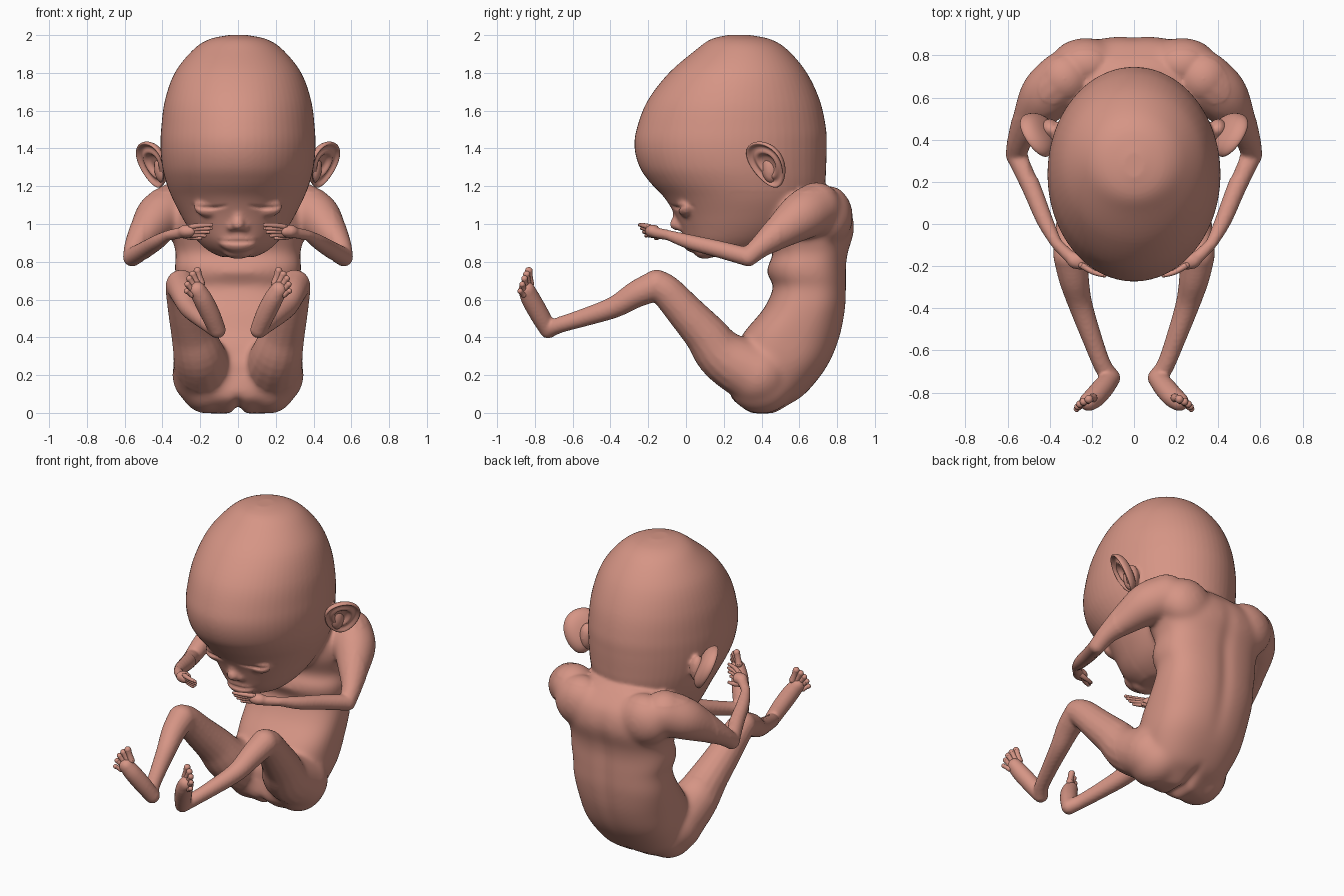
import bpy, bmesh, math
from mathutils import Vector, Matrix

if "Cube" in bpy.data.objects:
    bpy.data.objects.remove(bpy.data.objects["Cube"])

skin = bpy.data.materials.new("skin pink")
skin.diffuse_color = (0.67, 0.30, 0.235, 1)
skin.use_nodes = True
skin.node_tree.nodes["Principled BSDF"].inputs["Base Color"].default_value = skin.diffuse_color


def smooth_rows(keys, n=6):
    """Catmull-Rom interpolation of rows of numbers."""
    out = []
    for i in range(len(keys) - 1):
        p = [keys[max(0, min(len(keys) - 1, i + k))] for k in (-1, 0, 1, 2)]
        for j in range(n):
            t = j / n
            out.append([0.5 * (2 * b + (c - a) * t + (2*a - 5*b + 4*c - d) * t*t
                               + (3*b - a - 3*c + d) * t**3) for a, b, c, d in zip(*p)])
    return out + [list(keys[-1])]


def loft(bm, rings):
    rows = [[bm.verts.new(p) for p in r] for r in rings]
    n = len(rows[0])
    for a, b in zip(rows, rows[1:]):
        for i in range(n):
            bm.faces.new((a[i], a[(i+1) % n], b[(i+1) % n], b[i]))
    bm.faces.new(rows[0][::-1])
    bm.faces.new(rows[-1])


def stack(bm, keys, power=2.0, n=64):
    """Loft of level sections: z, front y, back y, half width."""
    rings = []
    for z, yf, yb, w in smooth_rows(keys):
        ring = []
        for i in range(n):
            a = 2 * math.pi * i / n
            c, s = math.cos(a), math.sin(a)
            e = 2 / power
            ring.append((w * math.copysign(abs(c)**e, c),
                         (yf+yb)/2 + (yb-yf)/2 * math.copysign(abs(s)**e, s), z))
        rings.append(ring)
    loft(bm, rings)


def blob(bm, c, r, both=True):
    """Ellipsoid, mirrored in x when both is set."""
    for s in ((1, -1) if both else (1,)):
        m = Matrix.Translation((s*c[0], c[1], c[2])) @ Matrix.Diagonal((*r, 1))
        bmesh.ops.create_uvsphere(bm, u_segments=20, v_segments=14, radius=1, matrix=m)


def limb(bm, keys, n=16, steps=5):
    """Round-ended mirrored tube through rows of x, y, z, radius."""
    rows = smooth_rows(keys, steps)
    pts = [Vector(r[:3]) for r in rows]
    for s in (1, -1):
        rings = []
        for i, r in enumerate(rows):
            t = (pts[min(i+1, len(pts)-1)] - pts[max(i-1, 0)]).normalized()
            u = t.cross(Vector((0.3, 0.2, 1))).normalized()
            v = t.cross(u)
            ring = [pts[i] + r[3] * (u*math.cos(2*math.pi*k/n) + v*math.sin(2*math.pi*k/n))
                    for k in range(n)]
            rings.append([(s*p.x, p.y, p.z) for p in ring])
        loft(bm, rings)
    for k in (keys[0], keys[-1]):
        blob(bm, k[:3], (k[3],)*3)


def finish(bm, name):
    bmesh.ops.recalc_face_normals(bm, faces=bm.faces)
    me = bpy.data.meshes.new(name)
    bm.to_mesh(me)
    bm.free()
    ob = bpy.data.objects.new(name, me)
    bpy.context.collection.objects.link(ob)
    me.materials.append(skin)
    me.polygons.foreach_set("use_smooth", [True] * len(me.polygons))
    return ob


def apply_mod(ob, kind, **settings):
    mod = ob.modifiers.new(kind.title(), kind)
    for k, v in settings.items():
        setattr(mod, k, v)
    bpy.context.view_layer.objects.active = ob
    bpy.ops.object.modifier_apply(modifier=mod.name)


def smooth_where(ob, name, rule, iterations):
    group = ob.vertex_groups.new(name=name)
    group.add([v.index for v in ob.data.vertices if rule(abs(v.co.x), v.co.y, v.co.z)], 1, 'REPLACE')
    apply_mod(ob, "SMOOTH", factor=.5, iterations=iterations, vertex_group=name)


body = bmesh.new()
# head
stack(body, [(2.0, .22, .34, .05), (1.977, .13, .45, .155), (1.92, .05, .54, .24),
             (1.8, -.09, .64, .335), (1.65, -.205, .71, .388), (1.5, -.262, .742, .407),
             (1.4, -.272, .745, .41), (1.3, -.245, .742, .40), (1.22, -.19, .737, .38),
             (1.14, -.115, .72, .35), (1.06, -.065, .68, .31), (.98, -.03, .62, .265),
             (.91, .0, .53, .215), (.86, .05, .42, .16), (.825, .12, .32, .09)])
# face: nose, nostril wings, eyelids, mouth, chin
blob(body, (0, -.035, 1.05), (.032, .035, .075), False)
blob(body, (0, -.05, 1.0), (.037, .038, .035), False)
blob(body, (.035, -.025, .985), (.024, .03, .024))
blob(body, (.15, .0, 1.09), (.085, .045, .055))
blob(body, (0, .035, .905), (.10, .055, .055), False)
blob(body, (0, .10, .855), (.08, .06, .04), False)
# ear roots, behind the ears
blob(body, (.40, .45, 1.30), (.045, .05, .085))
# trunk
stack(body, [(-.003, .34, .47, .14), (.04, .28, .54, .20), (.1, .23, .63, .25), (.25, .25, .75, .30),
             (.4, .29, .815, .315), (.55, .41, .845, .32), (.66, .46, .85, .315),
             (.72, .44, .85, .33), (.78, .435, .85, .335), (.85, .46, .86, .33), (.97, .42, .892, .36),
             (1.08, .42, .87, .35), (1.16, .45, .80, .28), (1.21, .5, .74, .15)], 2.5)
# belly roll
blob(body, (0, .60, .745), (.33, .18, .035), False)
# buttocks, crotch and shoulder blades
blob(body, (.165, .40, .16), (.15, .18, .165))
blob(body, (0, .36, .24), (.2, .12, .12), False)
blob(body, (.23, .755, 1.04), (.17, .13, .16))
# arms
limb(body, [(.33, .69, 1.085, .135), (.415, .61, 1.04, .13), (.485, .50, .96, .095),
            (.54, .40, .885, .062), (.56, .33, .825, .05)])
limb(body, [(.56, .33, .825, .05), (.49, .18, .865, .046), (.425, .02, .905, .040),
            (.37, -.09, .94, .028)])
# legs
limb(body, [(.18, .38, .20, .17), (.205, .2, .30, .14), (.24, .1, .42, .115),
            (.27, 0, .53, .10), (.295, -.1, .64, .088), (.30, -.155, .675, .083)])
limb(body, [(.30, -.155, .675, .083), (.285, -.26, .63, .072), (.255, -.38, .56, .058),
            (.20, -.54, .505, .048), (.15, -.67, .465, .043), (.11, -.73, .44, .046)])
# feet
limb(body, [(.11, -.73, .44, .046), (.145, -.775, .52, .052), (.185, -.82, .60, .052),
            (.215, -.843, .65, .046)])
# palms
limb(body, [(.37, -.09, .94, .028), (.31, -.15, .952, .03), (.25, -.19, .963, .03)])
blob(body, (.27, -.175, .962), (.05, .04, .036))
ob = finish(body, "body")
apply_mod(ob, "REMESH", mode='VOXEL', voxel_size=.01, use_smooth_shade=True)
apply_mod(ob, "SMOOTH", factor=.5, iterations=5)
smooth_where(ob, "trunk", lambda x, y, z: y > .22 and z < 1.17 and (x < .5 or y > .5), 45)
smooth_where(ob, "face", lambda x, y, z: y < .25 and .8 < z < 1.25 and x < .235 and y > -.14, 8)

# eyelid and mouth creases, spine furrow and buttock cleft pressed into the skin
for v in ob.data.vertices:
    x, y, z = abs(v.co.x), v.co.y, v.co.z
    if y < .2 and .82 < z < 1.2:
        if .05 < x < .25:
            line = 1.085 + 1.5 * (x - .15)**2
            v.co.y += .014 * math.sin(math.pi * (x - .05) / .2) * math.exp(-((z - line) / .009)**2)
        if x < .11:
            line = .905 + .5 * x * x
            v.co.y += .014 * (1 - x / .11) ** .5 * math.exp(-((z - line) / .009)**2)
    if z < .2 and .15 < y < .65:
        v.co.z += .035 * math.sin(math.pi * (y - .15) / .5) * (1 - z / .2) * math.exp(-(x / .03)**2)
    if y > .6 and .2 < z < 1.15:
        v.co.y -= .012 * math.sin(math.pi * (z - .2) / .95) * math.exp(-(x / .05)**2)
ob.data.polygons.foreach_set("use_smooth", [True] * len(ob.data.polygons))

# fingers and thumb
bm = bmesh.new()
for i in range(4):
    base = Vector((.25, -.195 + .008*i, .985 - .015*i))
    tip = Vector((.14 + .004*i*i, -.245 + .011*i, .995 - .019*i))
    mid = (base + tip) / 2 + Vector((0, -.008, .003))
    limb(bm, [(*base, .015), (*mid, .0125), (*tip, .009)], 10, 4)
limb(bm, [(.30, -.15, .945, .018), (.25, -.15, .93, .014), (.20, -.16, .925, .010)], 10, 4)
finish(bm, "fingers")

# toes
bm = bmesh.new()
for i in range(5):
    f = i / 4
    base = Vector((.195, -.825, .685)).lerp(Vector((.245, -.86, .625)), f)
    tip = Vector((.215, -.832, .752)).lerp(Vector((.272, -.878, .645)), f)
    tip += Vector((.014, 0, .012)) * math.sin(math.pi * f)
    r = .021 - .006 * f
    limb(bm, [(*base, r), (*base.lerp(tip, .55), r * .85), (*tip, r * .95)], 10, 4)
finish(bm, "toes")

# ears: dished discs with a raised rim
U, V = Vector((.135, .18, 0)).normalized(), Vector((.08, -.10, .25)).normalized()
N = U.cross(V).normalized()
N = N if N.x > 0 else -N
profile = [(.15, -.022), (.35, -.02), (.45, .0), (.56, .006), (.68, -.008),
           (.8, -.004), (.9, .012), (.97, .012), (1.0, 0), (.92, -.022), (.7, -.045), (.3, -.055)]
bm = bmesh.new()
for s in (1, -1):
    rings = []
    for r, h in profile:
        ring = []
        for k in range(32):
            a = 2 * math.pi * k / 32
            c, d = math.cos(a), math.sin(a)
            p = Vector((.453, .43, 1.315)) + U*(c*r*.112*(1 + .22*d)) + V*(d*r*.138) + N*h
            ring.append((s*p.x, p.y, p.z))
        rings.append(ring)
    loft(bm, rings)
ears = finish(bm, "ears")
apply_mod(ears, "SUBSURF", levels=1)
